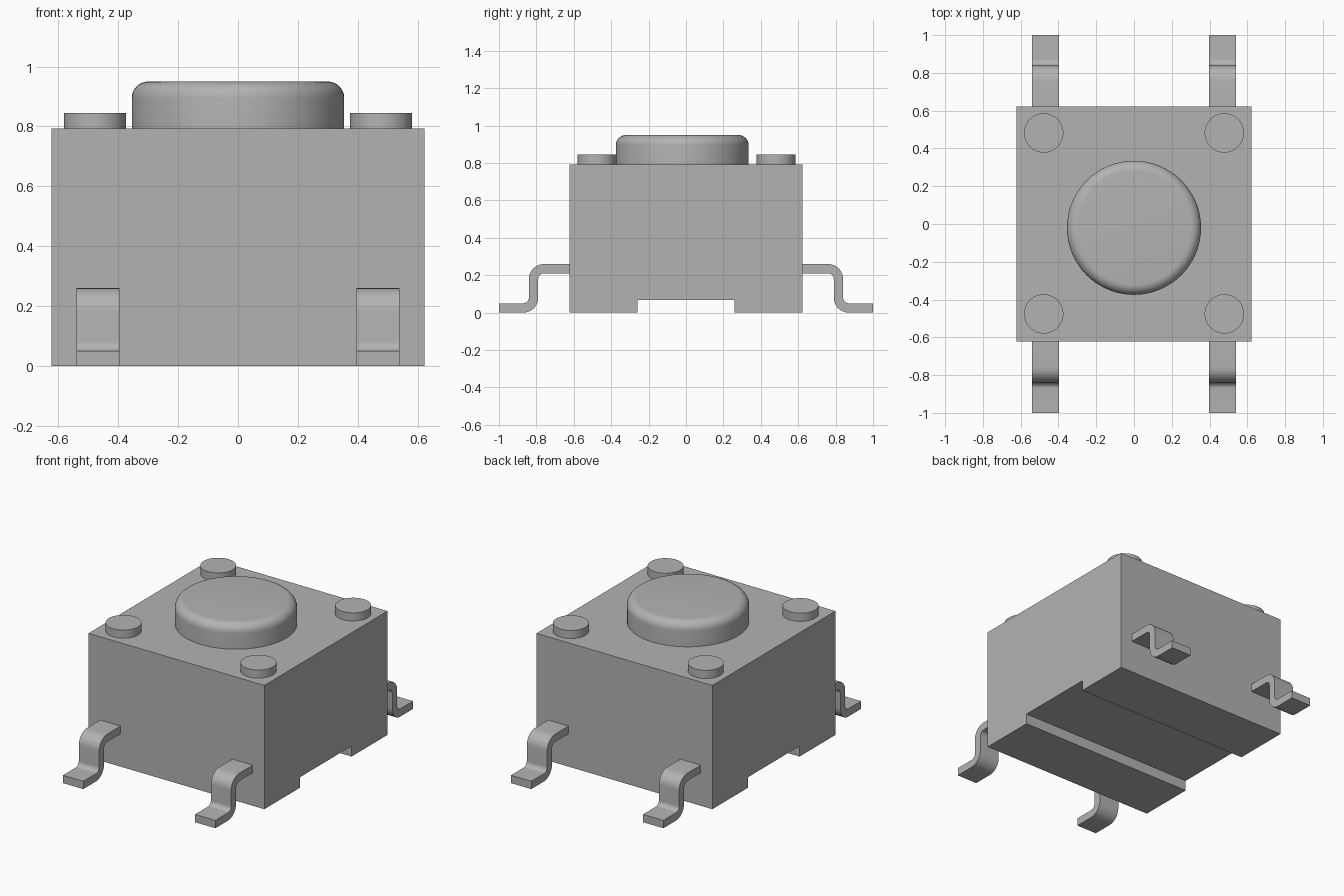
import bpy, bmesh, math
from mathutils import Matrix

if "Cube" in bpy.data.objects:
    bpy.data.objects.remove(bpy.data.objects["Cube"])

# One plain grey for every part
grey = bpy.data.materials.new("plain grey")
grey.use_nodes = True
colour = (0.45, 0.45, 0.45, 1)
grey.diffuse_color = colour
grey.node_tree.nodes["Principled BSDF"].inputs["Base Color"].default_value = colour


def finish(bm, name, smooth=False):
    """Turn a bmesh into a named, coloured object."""
    bmesh.ops.recalc_face_normals(bm, faces=bm.faces)
    mesh = bpy.data.meshes.new(name)
    bm.to_mesh(mesh)
    bm.free()
    mesh.materials.append(grey)
    obj = bpy.data.objects.new(name, mesh)
    bpy.context.collection.objects.link(obj)
    if smooth:
        bpy.ops.object.select_all(action='DESELECT')
        obj.select_set(True)
        bpy.context.view_layer.objects.active = obj
        bpy.ops.object.shade_smooth_by_angle(angle=math.radians(35))
    return obj


def extrude_profile(name, points, x0, x1, smooth=False):
    """Extrude a closed (y, z) outline from x0 to x1."""
    bm = bmesh.new()
    face = bm.faces.new([bm.verts.new((x0, y, z)) for y, z in points])
    out = bmesh.ops.extrude_face_region(bm, geom=[face])
    verts = [v for v in out["geom"] if isinstance(v, bmesh.types.BMVert)]
    bmesh.ops.translate(bm, verts=verts, vec=(x1 - x0, 0, 0))
    return finish(bm, name, smooth)


def disc(name, x, y, z0, z1, radius, fillet=0.0):
    """Upright cylinder, with an optional rounded top rim."""
    bm = bmesh.new()
    bmesh.ops.create_cone(bm, cap_ends=True, segments=64, radius1=radius, radius2=radius,
                          depth=z1 - z0, matrix=Matrix.Translation((x, y, (z0 + z1) / 2)))
    if fillet:
        rim = [e for e in bm.edges if all(v.co.z > z1 - 1e-4 for v in e.verts)]
        bmesh.ops.bevel(bm, geom=rim, offset=fillet, segments=8, profile=0.5, affect='EDGES')
    return finish(bm, name, True)


def arc(cy, cz, r, a0, a1, steps=8):
    angles = [math.radians(a0 + (a1 - a0) * i / steps) for i in range(steps + 1)]
    return [(cy + r * math.cos(a), cz + r * math.sin(a)) for a in angles]


# Housing block with a channel across its underside
W, H = 0.623, 0.793
extrude_profile("housing", [(-W, 0), (-0.26, 0), (-0.26, 0.067), (0.26, 0.067),
                            (0.26, 0), (W, 0), (W, H), (-W, H)], -W, W)

# Round push button with a softened rim
disc("push_button", 0, -0.02, H - 0.02, 0.95, 0.355, 0.055)

# Corner pegs
for side, x in (("left", 0.478), ("right", -0.478)):
    for end, y in (("front", -0.476), ("back", 0.482)):
        disc(f"{end}_{side}_peg", x, y, H - 0.02, 0.845, 0.104)

# Gull-wing legs: upper side outward, then the underside back to the housing
leg = ([(0.60, 0.26)] + arc(0.76, 0.18, 0.08, 90, 0) + arc(0.87, 0.08, 0.03, 180, 270)
       + [(1.0, 0.05), (1.0, 0.0)] + arc(0.87, 0.08, 0.08, 270, 180)
       + arc(0.76, 0.18, 0.03, 0, 90) + [(0.60, 0.21)])
for side, sx in (("left", 1), ("right", -1)):
    for end, sy in (("front", -1), ("back", 1)):
        extrude_profile(f"{end}_{side}_leg", [(sy * y, z) for y, z in leg],
                        sx * 0.396, sx * 0.54, True)
